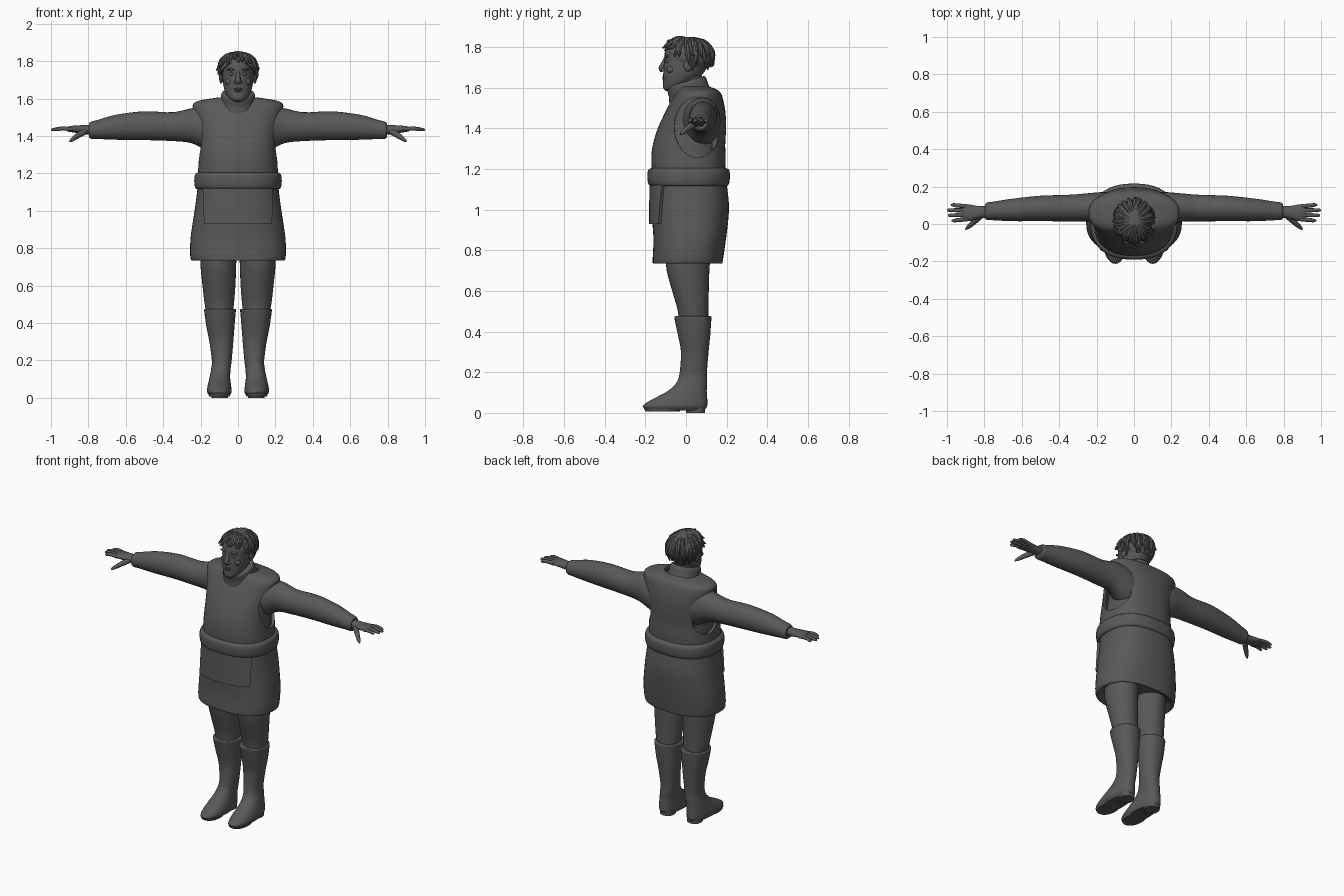
import bpy, bmesh, math, random
from mathutils import Vector, Matrix

if "Cube" in bpy.data.objects:
    bpy.data.objects.remove(bpy.data.objects["Cube"])

random.seed(4)
cloth = bpy.data.materials.new("dark_grey")
cloth.diffuse_color = (0.1, 0.1, 0.1, 1)
cloth.use_nodes = True
cloth.node_tree.nodes["Principled BSDF"].inputs["Base Color"].default_value = cloth.diffuse_color


# ---- helpers ----
def skin(bm, rings, cap=True):
    """Bridge a list of point rings into a tube."""
    vs = [[bm.verts.new(p) for p in r] for r in rings]
    n = len(vs[0])
    for a, b in zip(vs, vs[1:]):
        for j in range(n):
            k = (j + 1) % n
            bm.faces.new((a[j], a[k], b[k], b[j]))
    if cap:
        bm.faces.new(vs[0][::-1])
        bm.faces.new(vs[-1])


def finish(name, bm, mirror=False, recalc=True):
    if recalc:
        bmesh.ops.recalc_face_normals(bm, faces=bm.faces[:])
    me = bpy.data.meshes.new(name)
    bm.to_mesh(me)
    bm.free()
    me.materials.append(cloth)
    ob = bpy.data.objects.new(name, me)
    bpy.context.collection.objects.link(ob)
    if mirror:
        m = ob.modifiers.new("mirror", 'MIRROR')
        m.use_mirror_merge = False
    return ob


def smooth_path(keys, steps):
    """Catmull-Rom interpolation of equal-length tuples."""
    out = []
    for i in range(len(keys) - 1):
        p0, p1, p2, p3 = (keys[max(0, min(len(keys) - 1, i + d))] for d in (-1, 0, 1, 2))
        for s in range(steps):
            t = s / steps
            out.append(tuple(0.5 * (2 * b + (c - a) * t + (2 * a - 5 * b + 4 * c - d) * t * t
                                    + (3 * b - a - 3 * c + d) * t ** 3)
                             for a, b, c, d in zip(p0, p1, p2, p3)))
    return out + [keys[-1]]


def loft(name, keys, axis='z', p=2.0, n=32, steps=4, mirror=False, cap=True):
    """Superellipse sections: (position on axis, centre u, centre v, radius u, radius v)."""
    rings = []
    for w, cu, cv, ru, rv in smooth_path(keys, steps):
        ring = []
        for j in range(n):
            a = 2 * math.pi * j / n
            c, s = math.cos(a), math.sin(a)
            u = cu + ru * math.copysign(abs(c) ** (2 / p), c)
            v = cv + rv * math.copysign(abs(s) ** (2 / p), s)
            ring.append((u, v, w) if axis == 'z' else (w, u, v))
        rings.append(ring)
    bm = bmesh.new()
    skin(bm, rings, cap)
    return finish(name, bm, mirror, recalc=cap)


def tube(bm, keys, n=10, steps=3):
    """Round sweep through (x, y, z, radius) points."""
    pts = smooth_path(keys, steps)
    pos = [Vector(k[:3]) for k in pts]
    d0 = (pos[-1] - pos[0]).normalized()
    ref = Vector((0, 0, 1)) if abs(d0.z) < 0.7 else Vector((0.3, 1, 0))
    rings = []
    for i, k in enumerate(pts):
        d = (pos[min(i + 1, len(pos) - 1)] - pos[max(i - 1, 0)]).normalized()
        a = d.cross(ref).normalized()
        b = d.cross(a)
        rings.append([pos[i] + max(k[3], 0.001) * (a * math.cos(2 * math.pi * j / n)
                      + b * math.sin(2 * math.pi * j / n)) for j in range(n)])
    skin(bm, rings)


def ball(bm, loc, size):
    bmesh.ops.create_uvsphere(bm, u_segments=16, v_segments=10, radius=1,
                              matrix=Matrix.Translation(loc) @ Matrix.Diagonal((*size, 1)))


# ---- boots and trousers ----
loft("boot", [(.012, .098, -.052, .055, .14), (.03, .1, -.055, .065, .158), (.05, .1, -.045, .065, .15),
              (.08, .099, -.018, .06, .122), (.11, .097, .008, .055, .094), (.15, .092, .029, .052, .075),
              (.2, .087, .036, .053, .067), (.3, .089, .043, .064, .068), (.38, .094, .04, .075, .079),
              (.45, .096, .035, .083, .089), (.472, .096, .034, .085, .091), (.476, .096, .034, .078, .084)],
     p=2.2, mirror=True)
loft("boot_heel", [(0, .098, .047, .044, .046), (.03, .098, .047, .046, .048)], p=2.4, steps=1, mirror=True)
loft("boot_sole", [(.008, .1, -.115, .055, .085), (.022, .1, -.115, .06, .092)], p=2.2, steps=1, mirror=True)
loft("trouser_leg", [(.44, .098, .035, .068, .074), (.5, .1, .035, .078, .075), (.6, .102, .022, .088, .09),
                     (.7, .105, .01, .095, .105), (.8, .105, .01, .098, .113)], mirror=True)

# ---- tunic skirt, pocket and belt ----
P = 2.4
loft("skirt", [(.765, 0, .01, .2, .13), (.735, 0, .008, .24, .166), (.755, 0, .009, .255, .173),
               (.85, 0, .018, .254, .178), (.95, 0, .021, .24, .187), (1.03, 0, .023, .228, .188),
               (1.12, 0, .018, .217, .183), (1.18, 0, .014, .214, .18)], p=P, n=48)

bm = bmesh.new()
rows = []
for i in range(7):
    t = i / 6
    rx, ry, cy = .243 - .025 * t, .187 - .004 * t, .02 - .002 * t
    rows.append([bm.verts.new((x, cy - .006 - ry * (1 - abs(x / rx) ** P) ** (1 / P), .93 + .2 * t))
                 for x in (-.178 + .356 * j / 24 for j in range(25))])
for a, b in zip(rows, rows[1:]):
    for j in range(24):
        bm.faces.new((a[j], a[j + 1], b[j + 1], b[j]))
pocket = finish("front_pocket", bm, recalc=False)
mod = pocket.modifiers.new("thick", 'SOLIDIFY')
mod.thickness, mod.offset = .018, 0

loft("belt", [(1.115, 0, .013, .208, .172), (1.122, 0, .013, .228, .196), (1.16, 0, .013, .234, .203),
              (1.195, 0, .013, .229, .199), (1.206, 0, .013, .21, .178)], p=P, n=48)

# ---- sweater: body, sleeves, collar ----
loft("sweater_body", [(1.19, 0, .012, .19, .155), (1.3, 0, .018, .183, .15), (1.4, 0, .035, .18, .142),
                      (1.5, 0, .055, .178, .11), (1.56, 0, .05, .14, .085)], p=P)
loft("sleeve", [(.12, .07, 1.425, .1, .125), (.18, .08, 1.44, .09, .112), (.25, .088, 1.455, .076, .093),
                (.35, .085, 1.45, .071, .077), (.5, .083, 1.455, .068, .077), (.65, .075, 1.447, .06, .067),
                (.75, .07, 1.435, .05, .051), (.785, .068, 1.431, .047, .046), (.797, .068, 1.431, .038, .037)],
     axis='x', mirror=True)
collar = loft("collar", [(-.06, 0, 0, .108, .115), (-.03, 0, 0, .102, .108), (-.005, 0, 0, .094, .102),
                         (.025, 0, 0, .091, .101), (.04, 0, 0, .086, .096), (.043, 0, 0, .074, .082)])
collar.data.transform(Matrix.Translation((0, .012, 1.59)) @ Matrix.Rotation(math.radians(17), 4, 'X'))

# ---- vest with armholes cut through the shell ----
vest = loft("vest", [(1.17, 0, .012, .216, .18), (1.25, 0, .012, .211, .183), (1.32, 0, .015, .207, .178),
                     (1.4, 0, .029, .21, .168), (1.48, 0, .046, .225, .148), (1.54, 0, .056, .24, .127),
                     (1.575, 0, .06, .237, .11), (1.593, 0, .056, .19, .092), (1.605, 0, .04, .11, .075)],
            p=P, n=48, cap=False)
mod = vest.modifiers.new("thick", 'SOLIDIFY')
mod.thickness, mod.offset = .018, -1
cutter = loft("armhole_cutter", [(.15, .057, 1.405, .112, .148), (.4, .057, 1.405, .125, .148)],
              axis='x', steps=1, n=40, mirror=True)
cutter.hide_render = True
mod = vest.modifiers.new("armholes", 'BOOLEAN')
mod.operation, mod.object, mod.solver = 'DIFFERENCE', cutter, 'EXACT'

# ---- hands ----
loft("palm", [(.77, .066, 1.433, .03, .026), (.83, .062, 1.434, .034, .024), (.88, .06, 1.437, .044, .018),
              (.91, .06, 1.437, .042, .013), (.918, .06, 1.437, .034, .008)], axis='x', n=20, mirror=True)
bm = bmesh.new()
for y0, y1, tip in ((.025, .018, .975), (.049, .046, .995), (.073, .074, 1.0), (.095, .102, .98)):
    tube(bm, [(.89, y0, 1.436, .011), (.94, (y0 + y1) / 2, 1.44, .011), (tip - .012, y1, 1.434, .009),
              (tip, y1, 1.432, .003)])
tube(bm, [(.82, .045, 1.425, .018), (.855, .012, 1.403, .015), (.885, -.015, 1.382, .011), (.9, -.028, 1.37, .004)])
finish("fingers", bm, mirror=True)

# ---- head and face ----
loft("neck", [(1.53, 0, .025, .065, .07), (1.68, 0, .01, .058, .065)], steps=1)
loft("head", [(1.583, 0, -.075, .022, .022), (1.598, 0, -.062, .045, .05), (1.63, 0, -.037, .066, .075),
              (1.67, 0, -.014, .078, .098), (1.72, 0, 0, .084, .108), (1.77, 0, .005, .087, .11),
              (1.81, 0, .007, .078, .1), (1.84, 0, .008, .05, .068), (1.85, 0, .008, .02, .03)])
bm = bmesh.new()
tube(bm, [(0, -.096, 1.75, .01), (0, -.108, 1.725, .011), (0, -.121, 1.695, .014), (0, -.116, 1.68, .008)])
for s in (-1, 1):
    ball(bm, (s * .013, -.112, 1.688), (.01, .012, .009))
finish("nose", bm)
bm = bmesh.new()
ball(bm, (0, -.107, 1.652), (.025, .01, .005))
ball(bm, (0, -.107, 1.641), (.021, .01, .006))
ball(bm, (0, -.095, 1.608), (.022, .018, .016))
finish("lips_and_chin", bm)
for name, loc, size in (("eye", (.033, -.092, 1.732), (.016, .013, .009)),
                        ("eyebrow", (.035, -.095, 1.755), (.025, .012, .007)),
                        ("cheek", (.045, -.075, 1.69), (.025, .02, .02)),
                        ("ear", (.09, .01, 1.71), (.011, .022, .03))):
    bm = bmesh.new()
    ball(bm, loc, size)
    finish(name, bm, mirror=True)


# ---- hair: a scalp cap plus wavy locks ----
def scalp(az, phi, grow=1.0):
    return (.098 * grow * math.sin(phi) * math.sin(az),
            .01 - .12 * grow * math.sin(phi) * math.cos(az), 1.756 + .092 * grow * math.cos(phi))


def hairline(az):
    a = abs(math.degrees(az))
    return math.radians(60 + 70 * min(1, a / 100) ** 1.5)


bm = bmesh.new()
skin(bm, [[scalp(az, hairline(az) * t / 10) for az in (math.radians(-180 + 7.5 * j) for j in range(48))]
          for t in range(10, 0, -1)])
finish("scalp_hair", bm)
bm = bmesh.new()
for layer, count in ((0, 26), (1, 18)):
    for i in range(count):
        az = -math.pi + 2 * math.pi * (i + .5 * layer) / count + random.uniform(-.06, .06)
        end = hairline(az) * random.uniform(.88, 1.08) * (1 - .22 * layer)
        bend = random.uniform(-.25, .25)
        lock = []
        for k, (t, r) in enumerate(((.15, .006), (.4, .012), (.65, .014), (.85, .011), (1, .003))):
            grow = (.98, 1.0, 1.02, 1.03, random.uniform(1.07, 1.2))[k]
            lock.append((*scalp(az + bend * t * t, end * t, grow), r))
        tube(bm, lock, n=8, steps=2)
finish("hair_locks", bm)

# ---- apply modifiers, drop the cutter, smooth ----
for ob in bpy.context.scene.objects:
    ob.select_set(True)
bpy.context.view_layer.objects.active = vest
bpy.context.view_layer.update()
vest.select_set(True)
bpy.ops.object.convert(target='MESH')
bpy.data.objects.remove(cutter)
bpy.ops.object.shade_smooth_by_angle(angle=math.radians(40))
